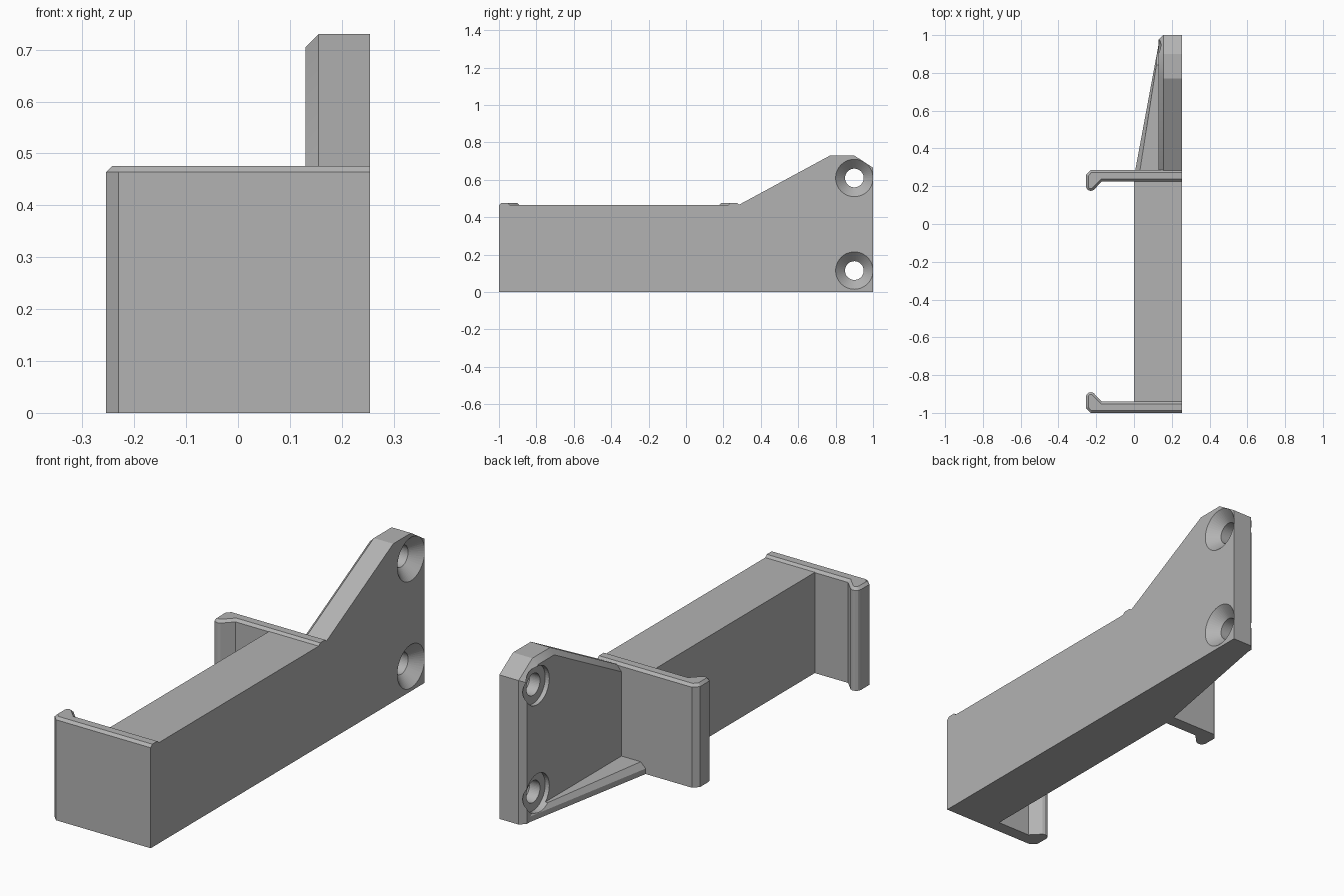
import bpy, bmesh, math
from mathutils import Matrix

if "Cube" in bpy.data.objects:
    bpy.data.objects.remove(bpy.data.objects["Cube"])

SIDE = 0.254      # flat mounting side
PLATE = 0.13      # inner face of the mounting plate
BEAM_TOP = 0.465

grey = bpy.data.materials.new("plain grey")
grey.use_nodes = True
grey.diffuse_color = (0.45, 0.45, 0.45, 1)
grey.node_tree.nodes["Principled BSDF"].inputs["Base Color"].default_value = (0.45, 0.45, 0.45, 1)


def prism(name, outline, axis, low, high, chamfer=0, rule=None):
    """Extrude an outline along x or z, chamfering the edges chosen by rule."""
    def place(p, h):
        return (h, *p) if axis == "x" else (*p, h)
    bm = bmesh.new()
    base = bm.faces.new([bm.verts.new(place(p, low)) for p in outline])
    grown = bmesh.ops.extrude_face_region(bm, geom=[base])["geom"]
    offset = place((0, 0), high - low)
    bmesh.ops.translate(bm, vec=offset, verts=[v for v in grown if isinstance(v, bmesh.types.BMVert)])
    bmesh.ops.recalc_face_normals(bm, faces=bm.faces)
    if rule:
        edges = [e for e in bm.edges if rule(*(v.co for v in e.verts))]
        bmesh.ops.bevel(bm, geom=edges, offset=chamfer, segments=1, affect="EDGES")
    return finish(name, bm)


def finish(name, bm):
    mesh = bpy.data.meshes.new(name)
    bm.to_mesh(mesh)
    bm.free()
    mesh.materials.append(grey)
    obj = bpy.data.objects.new(name, mesh)
    bpy.context.collection.objects.link(obj)
    return obj


# Solid beam
prism("beam", [(-0.98, 0), (0.26, 0), (0.26, BEAM_TOP), (-0.98, BEAM_TOP)], "x", 0, SIDE)

# Hooked arms: outline measured from the outer face inward, mirrored for the rear
hook = [(SIDE, 0), (-0.23, 0), (-SIDE, 0.025), (-SIDE, 0.088), (-0.249, 0.1), (-0.239, 0.108),
        (-0.227, 0.11), (-0.215, 0.106), (-0.17, 0.06), (SIDE, 0.06)]


def arm_top(a, b):
    return min(a.z, b.z) > 0.4 and min(a.x, b.x) < SIDE - 0.01


for name, start, way in (("front_arm", -1, 1), ("rear_arm", 0.285, -1)):
    prism(name, [(x, start + way * d) for x, d in hook], "z", 0, 0.476, 0.012, arm_top)

# Mounting plate, chamfered along the inner sloped, top and back edges
outline = [(0.28, 0), (1, 0), (1, 0.665), (0.9, 0.73), (0.77, 0.73), (0.28, BEAM_TOP)]


def plate_rim(a, b):
    on_inner = max(a.x, b.x) < PLATE + 0.001
    return on_inner and max(a.z, b.z) > 0.5 and min(a.y, b.y) > 0.2


plate = prism("mounting_plate", outline, "x", PLATE, SIDE, 0.025, plate_rim)


# Thin gusset under the plate, chamfered along its long upper edge
def gusset_rim(a, b):
    return min(a.z, b.z) > 0.01 and abs(a.x - b.x) > 0.05 and abs(a.y - b.y) > 0.3


gusset = prism("gusset", [(0.004, 0.27), (0.14, 0.27), (0.14, 0.98), (0.13, 0.95)],
               "z", 0, 0.05, 0.025, gusset_rim)


# Screw hole cutters: countersink outside, bore, counterbore inside
def screw_cutter(name, z):
    bm = bmesh.new()
    profile = [(0.05, 0), (0.05, 0.088), (0.151, 0.088), (0.151, 0.05),
               (0.204, 0.05), (SIDE, 0.1), (0.3, 0.1), (0.3, 0)]
    verts = [bm.verts.new((x, 0.9 + r, z)) for x, r in profile]
    edges = [bm.edges.new(pair) for pair in zip(verts, verts[1:])]
    bmesh.ops.spin(bm, geom=verts + edges, cent=(0, 0.9, z), axis=(1, 0, 0),
                   angle=math.tau, steps=48)
    bmesh.ops.remove_doubles(bm, verts=bm.verts, dist=0.0001)
    bmesh.ops.recalc_face_normals(bm, faces=bm.faces)
    cutter = finish(name, bm)
    cutter.hide_render = True
    cutter.hide_set(True)
    cutter.display_type = "WIRE"
    return cutter


for name, z in (("lower_hole_cutter", 0.115), ("upper_hole_cutter", 0.61)):
    cutter = screw_cutter(name, z)
    for part in (plate, gusset):
        if part is gusset and z > 0.3:
            continue
        cut = part.modifiers.new(name, "BOOLEAN")
        cut.operation = "DIFFERENCE"
        cut.solver = "EXACT"
        cut.object = cutter

# Smooth hole walls and hook tips, keeping the edges sharp
for obj in bpy.context.collection.objects:
    if obj.type == "MESH" and not obj.hide_render:
        bpy.ops.object.select_all(action="DESELECT")
        obj.select_set(True)
        bpy.context.view_layer.objects.active = obj
        bpy.ops.object.shade_smooth_by_angle(angle=math.radians(25))
